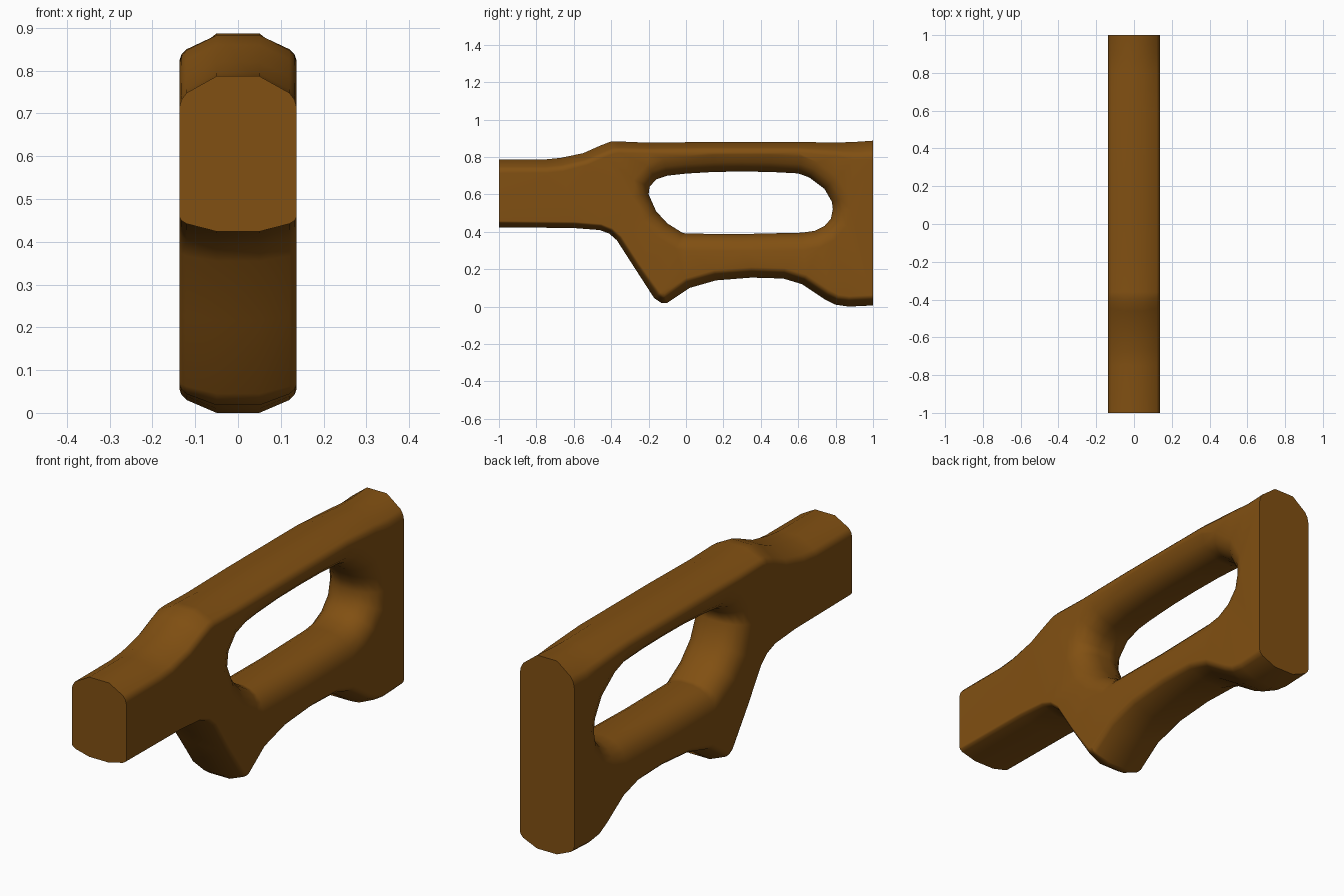
import bpy, bmesh
from mathutils import Vector

if "Cube" in bpy.data.objects:
    bpy.data.objects.remove(bpy.data.objects["Cube"])

# Side outline, clockwise: (y, z, rounding scale)
top = [(-1, .787, 1.3), (-.75, .787, 1.3), (-.67, .795, 1.3), (-.55, .82, 1.2), (-.46, .86, 1.2),
       (-.40, .883, 1.2), (-.36, .883, 1.1), (-.2, .876, 1), (.1, .88, 1), (.6, .88, 1),
       (.8, .877, 1.3), (.9, .88, 1.7), (1, .887, 1.8)]
bottom = [(1, .006, 1), (.87, 0, 1), (.8, .01, 1), (.74, .04, 1), (.62, .12, 1), (.52, .15, 1),
          (.35, .155, 1), (.16, .14, 1), (.02, .10, 1), (-.1, .02, .9), (-.13, .018, .9),
          (-.17, .045, .8), (-.28, .215, .6), (-.37, .355, .6), (-.41, .39, .6), (-.46, .409, .6),
          (-.6, .42, .6), (-1, .424, .6)]
# Grip opening, clockwise
hole = [(-.2, .60), (-.195, .64), (-.16, .68), (-.1, .70), (0, .711), (.15, .72), (.3, .722),
        (.45, .72), (.6, .712), (.66, .69), (.74, .63), (.78, .56), (.785, .52), (.775, .47),
        (.74, .43), (.69, .405), (.62, .395), (.3, .388), (0, .39), (-.02, .395), (-.1, .445),
        (-.16, .51)]
hole = [(y, z, 1) for y, z in hole]

# Cross-section: (half width, inset from the outline)
outer_section = [(.05, 0), (.12, .03), (.132, .042), (.137, .056)]
hole_section = [(.03, 0), (.065, .008), (.095, .024), (.12, .05), (.137, .092)]


def inset_loop(points, dist, sign):
    out = []
    for i, (y, z, s) in enumerate(points):
        a, b = points[i - 1], points[(i + 1) % len(points)]
        p = Vector((y, z))
        d = (p - Vector(a[:2])).normalized() + (Vector(b[:2]) - p).normalized()
        n = Vector((d.y, -d.x)).normalized() * sign
        if abs(y) == 1:                      # flat ends only move vertically
            n = Vector((0, -1 if z > .6 else 1))
        out.append(p + n * dist * s)
    return out


def wall(bm, points, section, sign):
    layers = [(-x, d) for x, d in reversed(section)] + section
    rings = [[bm.verts.new((x, p.x, p.y)) for p in inset_loop(points, d, sign)]
             for x, d in layers]
    n = len(points)
    for r0, r1 in zip(rings, rings[1:]):
        for i in range(n):
            j = (i + 1) % n
            bm.faces.new((r0[i], r0[j], r1[j], r1[i]))
    return rings


bm = bmesh.new()
outer_rings = wall(bm, top + bottom, outer_section, 1)
hole_rings = wall(bm, hole, hole_section, -1)

# Flat cheeks on both sides, with the opening left free
for k, side in ((0, -1), (-1, 1)):
    edges = []
    for ring in (outer_rings[k], hole_rings[k]):
        edges += [bm.edges.get((ring[i - 1], ring[i])) for i in range(len(ring))]
    bmesh.ops.triangle_fill(bm, use_beauty=True, use_dissolve=False, edges=edges,
                            normal=(side, 0, 0))
bmesh.ops.recalc_face_normals(bm, faces=bm.faces[:])

mesh = bpy.data.meshes.new("stock")
bm.to_mesh(mesh)
bm.free()
stock = bpy.data.objects.new("stock", mesh)
bpy.context.collection.objects.link(stock)

# Wood colour
wood = bpy.data.materials.new("brown wood")
wood.diffuse_color = (.22, .08, .006, 1)
wood.use_nodes = True
wood.node_tree.nodes["Principled BSDF"].inputs["Base Color"].default_value = wood.diffuse_color
mesh.materials.append(wood)

# Smooth shading with crisp ends
bpy.context.view_layer.objects.active = stock
stock.select_set(True)
bpy.ops.object.shade_smooth_by_angle(angle=.7)
normals = stock.modifiers.new("weighted", 'WEIGHTED_NORMAL')
normals.keep_sharp = True
